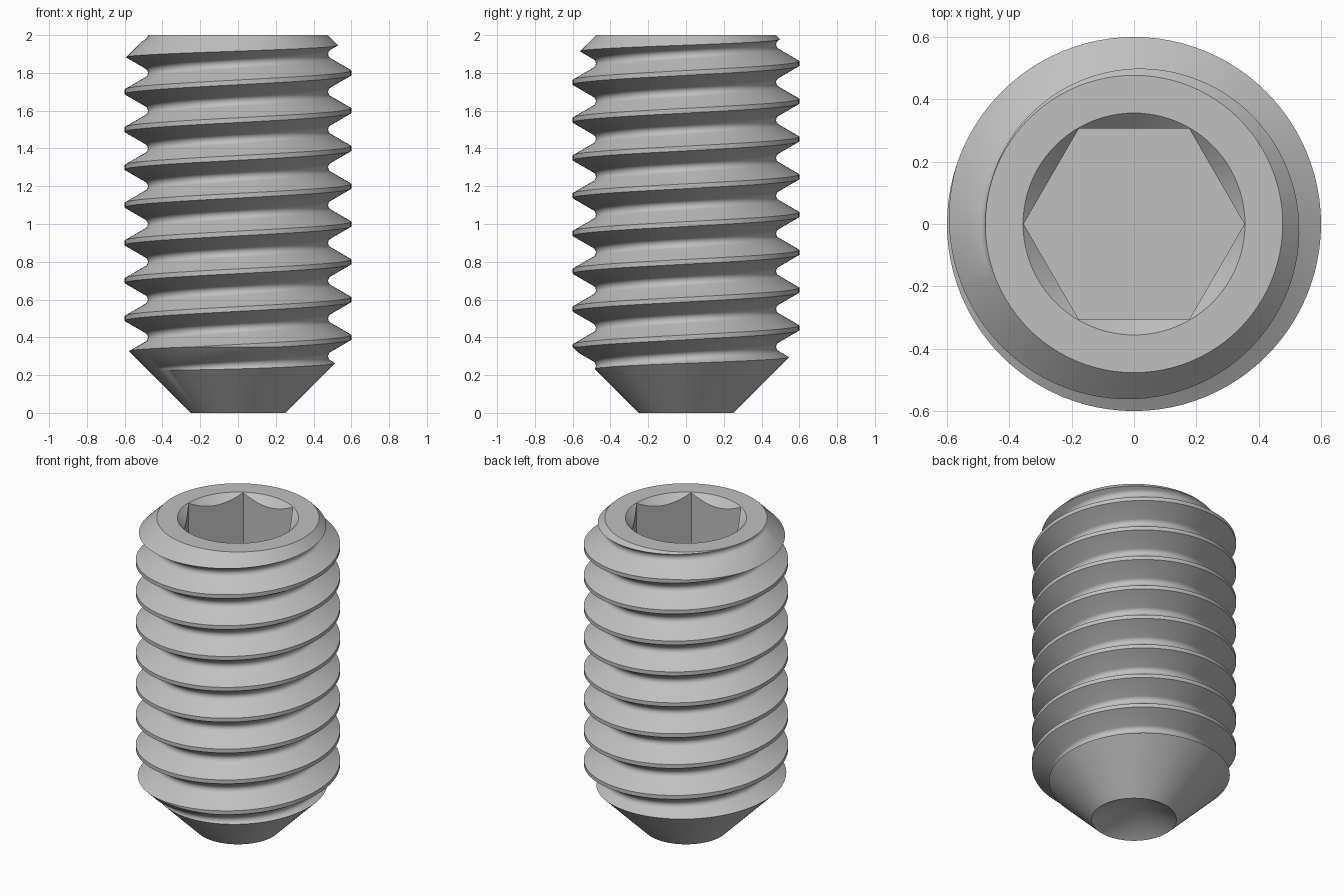
import bpy, bmesh, math

cube = bpy.data.objects.get("Cube")
if cube:
    bpy.data.objects.remove(cube, do_unlink=True)

SEG = 96            # columns around the screw
PITCH = 0.2
MAJOR = 0.6
TAN30 = math.tan(math.radians(30))

steel = bpy.data.materials.new("grey steel")
steel.use_nodes = True
steel.diffuse_color = (0.53, 0.53, 0.53, 1)
steel.node_tree.nodes["Principled BSDF"].inputs["Base Color"].default_value = (0.53, 0.53, 0.53, 1)


def make_object(name, bm):
    bmesh.ops.recalc_face_normals(bm, faces=bm.faces)
    mesh = bpy.data.meshes.new(name)
    bm.to_mesh(mesh)
    bm.free()
    mesh.materials.append(steel)
    obj = bpy.data.objects.new(name, mesh)
    bpy.context.collection.objects.link(obj)
    return obj


def thread_profile():
    """One pitch of the thread: flat crest, straight flanks, rounded root."""
    crest = PITCH / 16
    apex = MAJOR - (PITCH / 2 - crest) / TAN30
    root = 0.0289
    points = [(MAJOR, -crest), (MAJOR, crest)]
    for i in range(9):
        a = math.radians(-60 + 15 * i)
        points.append((apex + 2 * root - root * math.cos(a), PITCH / 2 + root * math.sin(a)))
    return points


def helical_rod(name, first, turns):
    """Solid threaded rod; its last column joins the first one pitch higher."""
    bm = bmesh.new()
    profile = thread_profile()
    step = len(profile)
    columns = []
    for j in range(SEG):
        a = math.tau * j / SEG
        count = turns + (1 if j == 0 else 0)
        columns.append([bm.verts.new((r * math.cos(a), r * math.sin(a),
                                      first + z + PITCH * (k + j / SEG)))
                        for k in range(count) for r, z in profile])
    for j in range(SEG):
        here = columns[j]
        there = columns[j + 1] if j < SEG - 1 else columns[0][step:]
        for i in range(turns * step - 1):
            bm.faces.new((here[i], there[i], there[i + 1], here[i + 1]))
    # The last step of the first column closes the upper spiral
    middle = first + PITCH * turns / 2
    ends = [bm.verts.new((0, 0, first + PITCH / 2)),
            bm.verts.new((0, 0, first + PITCH * (turns + 0.5)))]
    for edge in [e for e in bm.edges if len(e.link_faces) == 1]:
        z = (edge.verts[0].co.z + edge.verts[1].co.z) / 2
        bm.faces.new((*edge.verts, ends[0] if z < middle else ends[1]))
    # Bridge the spare edge between the end of the spiral and the first column
    loose = [e for e in bm.edges if not e.link_faces]
    bmesh.ops.delete(bm, geom=loose, context='EDGES')
    bmesh.ops.holes_fill(bm, edges=[e for e in bm.edges if e.is_boundary], sides=0)
    spare = [v for v in bm.verts if not v.link_faces]
    bmesh.ops.delete(bm, geom=spare, context='VERTS')
    return make_object(name, bm)


def lathe(name, profile):
    bm = bmesh.new()
    verts = [bm.verts.new((r, 0, z)) for r, z in profile]
    edges = [bm.edges.new(pair) for pair in zip(verts, verts[1:])]
    bmesh.ops.spin(bm, geom=verts + edges, cent=(0, 0, 0), axis=(0, 0, 1),
                   angle=math.tau, steps=SEG, use_duplicate=False)
    bmesh.ops.remove_doubles(bm, verts=bm.verts, dist=0.0001)
    return make_object(name, bm)


def hex_prism(name, radius, bottom, top):
    bm = bmesh.new()
    ring = [bm.verts.new((radius * math.cos(k * math.pi / 3),
                          radius * math.sin(k * math.pi / 3), bottom)) for k in range(6)]
    base = bm.faces.new(ring)
    up = bmesh.ops.extrude_face_region(bm, geom=[base], use_keep_orig=True)["geom"]
    bmesh.ops.translate(bm, vec=(0, 0, top - bottom),
                        verts=[g for g in up if isinstance(g, bmesh.types.BMVert)])
    return make_object(name, bm)


def cut(obj, tool, operation):
    mod = obj.modifiers.new(operation.lower(), 'BOOLEAN')
    mod.operation = operation
    mod.solver = 'EXACT'
    mod.object = tool
    bpy.context.view_layer.objects.active = obj
    bpy.ops.object.modifier_apply(modifier=mod.name)
    bpy.data.objects.remove(tool, do_unlink=True)


# Threaded rod, longer than needed at both ends
screw = helical_rod("set_screw", -0.6, 15)

# Trim to length: hollow cup point, chamfers and countersunk socket mouth
cut(screw, lathe("blank_trim", [(0, 0.144), (0.25, 0), (0.7, 0.45), (0.7, 1.777),
                                (0.477, 2), (0.356, 2), (0.256, 1.9), (0, 1.9)]), 'INTERSECT')

# Hexagonal drive socket
cut(screw, hex_prism("socket_cutter", 0.354, 1.3, 2.2), 'DIFFERENCE')

bpy.ops.object.select_all(action='DESELECT')
screw.select_set(True)
bpy.context.view_layer.objects.active = screw
bpy.ops.object.shade_smooth_by_angle(angle=math.radians(30))
